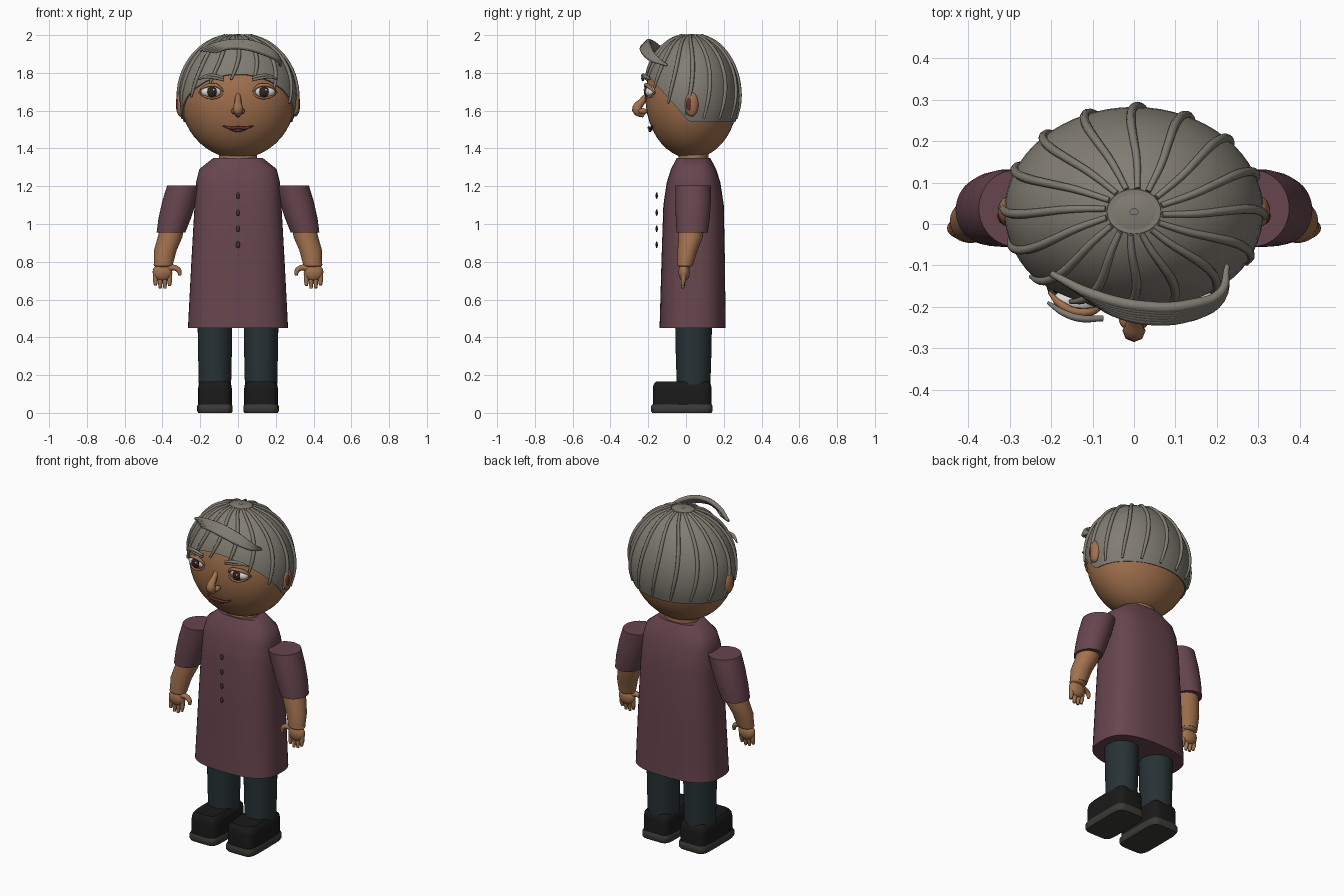
import bpy, bmesh
from math import sin, cos, pi, radians, copysign
from mathutils import Vector


def mat(name, col):
    m = bpy.data.materials.new(name)
    m.diffuse_color = (*col, 1)
    return m


SKIN = mat("skin", (0.36, 0.165, 0.075))
HAIR = mat("hair", (0.22, 0.205, 0.17))
SHIRT = mat("shirt", (0.135, 0.06, 0.075))
PANTS = mat("trousers", (0.02, 0.032, 0.036))
SHOE = mat("shoe", (0.01, 0.01, 0.01))
SOLE = mat("sole", (0.045, 0.042, 0.035))
WHITE = mat("eye_white", (0.75, 0.73, 0.7))
IRIS = mat("iris", (0.03, 0.018, 0.012))
LIP = mat("lip", (0.12, 0.03, 0.025))
BUTTON = mat("button", (0.05, 0.035, 0.02))


def finish(ob, m, angle=40):
    ob.data.materials.clear()
    ob.data.materials.append(m)
    bpy.ops.object.select_all(action='DESELECT')
    ob.select_set(True)
    bpy.context.view_layer.objects.active = ob
    bpy.ops.object.shade_smooth_by_angle(angle=radians(angle))
    return ob


def from_bmesh(name, bm, m, angle=40):
    bmesh.ops.recalc_face_normals(bm, faces=bm.faces)
    me = bpy.data.meshes.new(name)
    bm.to_mesh(me)
    bm.free()
    ob = bpy.data.objects.new(name, me)
    bpy.context.collection.objects.link(ob)
    return finish(ob, m, angle)


def skin_rings(name, rings, m, angle=40, cap_ends=True):
    bm = bmesh.new()
    vs = [[bm.verts.new(p) for p in r] for r in rings]
    n = len(vs[0])
    for a, b in zip(vs, vs[1:]):
        for i in range(n):
            bm.faces.new((a[i], a[(i + 1) % n], b[(i + 1) % n], b[i]))
    if cap_ends:
        bm.faces.new(vs[0])
        bm.faces.new(vs[-1])
    return from_bmesh(name, bm, m, angle)


def loft(name, sections, m, power=2, n=40):
    """Stack superellipse sections (cx, cy, z, rx, ry)."""
    e = 2 / power
    rings = []
    for cx, cy, z, rx, ry in sections:
        ring = []
        for i in range(n):
            c, s = cos(2 * pi * i / n), sin(2 * pi * i / n)
            ring.append((cx + rx * copysign(abs(c) ** e, c),
                         cy + ry * copysign(abs(s) ** e, s), z))
        rings.append(ring)
    return skin_rings(name, rings, m)


def ball(name, loc, size, m, seg=24):
    bm = bmesh.new()
    bmesh.ops.create_uvsphere(bm, u_segments=seg, v_segments=seg // 2 + 2, radius=1)
    for v in bm.verts:
        v.co = Vector(loc) + Vector(size) * v.co
    return from_bmesh(name, bm, m, 60)


def tube(name, pts, radii, m, res=5):
    cu = bpy.data.curves.new(name, 'CURVE')
    cu.dimensions = '3D'
    cu.bevel_depth = 1
    cu.bevel_resolution = 2
    cu.resolution_u = res
    cu.use_fill_caps = True
    sp = cu.splines.new('BEZIER')
    sp.bezier_points.add(len(pts) - 1)
    for i, (bp, p) in enumerate(zip(sp.bezier_points, pts)):
        bp.co = p
        bp.radius = radii[i] if isinstance(radii, (list, tuple)) else radii
        bp.handle_left_type = bp.handle_right_type = 'AUTO'
    ob = bpy.data.objects.new(name, cu)
    bpy.context.collection.objects.link(ob)
    bpy.ops.object.select_all(action='DESELECT')
    ob.select_set(True)
    bpy.context.view_layer.objects.active = ob
    bpy.ops.object.convert(target='MESH')
    return finish(bpy.context.view_layer.objects.active, m, 50)


# head: one ellipsoid shared by skull, hair cap and hair strands
HC, HR = Vector((0, 0.03, 1.672)), Vector((0.305, 0.245, 0.325))


def on_head(az, phi, off=0.0):
    r = HR + Vector((off, off, off))
    return HC + Vector((r.x * sin(phi) * cos(az), r.y * sin(phi) * sin(az), r.z * cos(phi)))


def hairline(az, off):
    phi = 0.3
    while phi < 2.6:
        p = on_head(az, phi, off)
        if p.z < min(1.81, 1.54 + max(0, 0.02 - p.y) * 1.13):
            break
        phi += 0.01
    return phi


ball("head", HC, HR, SKIN, 40)
loft("neck", [(0, 0.04, 1.28, 0.1, 0.08), (0, 0.04, 1.42, 0.1, 0.08)], SKIN)

# hair cap with an open hairline
AZ = [2 * pi * i / 64 for i in range(64)]
ends = [hairline(a, 0.008) for a in AZ]
rings = [[on_head(a, 0.03 + (e - 0.03) * j / 18, 0.008) for a, e in zip(AZ, ends)] for j in range(19)]
rings.append([on_head(a, e, -0.004) for a, e in zip(AZ, ends)])
skin_rings("hair_cap", rings, HAIR, 60, False)
loft("hair_crown", [(0, 0.03, 1.985, 0.07, 0.058), (0, 0.03, 2.0, 0.065, 0.054)], HAIR, n=24)

# raised strands radiating from the crown
for k in range(16):
    a0 = radians(83) + 2 * pi * k / 16
    end = hairline(a0, 0.01) + (0.09 if sin(a0) < -0.3 else -0.06)
    pts = [on_head(a0 + 0.15 * sin(pi * t / 6), 0.22 + (end - 0.22) * t / 6, 0.01) for t in range(7)]
    tube("hair_strand", pts, [0.007, 0.009, 0.010, 0.011, 0.011, 0.010, 0.006], HAIR, 3)

# swept forelock, a band of strands
for k in range(6):
    d = k / 5
    tube("forelock_strand",
         [(-0.2 + 0.08 * d, -0.12 - 0.05 * d, 1.92 - 0.01 * d),
          (-0.1 + 0.05 * d, -0.17 - 0.04 * d, 1.955 - 0.02 * d),
          (0.03, -0.20 - 0.03 * d, 1.965 - 0.03 * d),
          (0.14, -0.195 - 0.025 * d, 1.935 - 0.03 * d),
          (0.21, -0.165 - 0.015 * d, 1.885 - 0.015 * d),
          (0.225, -0.10, 1.84)],
         [0.008, 0.013, 0.014, 0.014, 0.012, 0.006], HAIR)

# nose and mouth
tube("nose", [(0, -0.2, 1.69), (0, -0.232, 1.65), (0, -0.258, 1.605), (0, -0.22, 1.575)],
     [0.012, 0.018, 0.028, 0.014], SKIN)
for s in (-1, 1):
    ball("nostril", (s * 0.02, -0.228, 1.597), (0.017, 0.025, 0.016), SKIN, 14)
tube("upper_lip", [(-0.08, -0.175, 1.52), (-0.04, -0.19, 1.508), (0, -0.196, 1.51),
                   (0.04, -0.19, 1.508), (0.08, -0.175, 1.52)], [0.003, 0.008, 0.008, 0.008, 0.003], LIP)
tube("lower_lip", [(-0.07, -0.175, 1.515), (0, -0.19, 1.495), (0.07, -0.175, 1.515)],
     [0.003, 0.009, 0.003], LIP)

# shirt with closed bottom hem
loft("shirt", [(0, 0.035, 0.45, 0.265, 0.175), (0, 0.038, 0.8, 0.247, 0.168),
               (0, 0.04, 1.1, 0.23, 0.16), (0, 0.04, 1.22, 0.222, 0.142),
               (0, 0.04, 1.29, 0.205, 0.12), (0, 0.04, 1.35, 0.13, 0.088)], SHIRT, 2.7, 48)
for z in (1.15, 1.06, 0.975, 0.89):
    ball("button", (0, -0.155, z), (0.011, 0.006, 0.018), BUTTON, 14)

for s in (-1, 1):
    # ears
    ball("ear", (s * 0.305, 0.03, 1.635), (0.024, 0.036, 0.066), SKIN)
    ball("ear_hollow", (s * 0.318, 0.02, 1.635), (0.012, 0.02, 0.04), LIP, 14)
    # eyes, lids and brows
    ball("eye", (s * 0.14, -0.185, 1.70), (0.056, 0.032, 0.032), WHITE)
    ball("iris", (s * 0.138, -0.207, 1.70), (0.028, 0.016, 0.028), IRIS, 18)
    ball("eye_glint", (s * 0.138 + 0.01, -0.221, 1.71), (0.006, 0.004, 0.006), WHITE, 10)
    for name, h, r in (("upper_lid", 0.036, 0.010), ("lower_lid", -0.034, 0.006)):
        tube(name, [(s * 0.075, -0.198, 1.695), (s * 0.105, -0.212, 1.70 + 0.8 * h),
                    (s * 0.14, -0.212, 1.70 + h), (s * 0.175, -0.196, 1.70 + 0.75 * h),
                    (s * 0.205, -0.165, 1.695)], [0.004, r, r, r, 0.004], SKIN)
    for d in (0, 0.012):
        tube("eyebrow", [(s * 0.075, -0.228, 1.762 + d), (s * 0.13, -0.228, 1.775 + d),
                         (s * 0.17, -0.215, 1.778 + d / 2), (s * 0.208, -0.19, 1.765)],
             [0.007, 0.009, 0.008, 0.004], HAIR)
    # sleeve and arm
    loft("sleeve", [(s * 0.285, 0.038, 1.205, 0.09, 0.093), (s * 0.31, 0.038, 1.12, 0.091, 0.094),
                    (s * 0.335, 0.036, 1.03, 0.086, 0.09), (s * 0.355, 0.033, 0.955, 0.076, 0.083)], SHIRT)
    loft("forearm", [(s * 0.345, 0.03, 1.0, 0.064, 0.068), (s * 0.36, 0.024, 0.93, 0.065, 0.064),
                     (s * 0.385, 0.008, 0.86, 0.06, 0.053), (s * 0.395, -0.004, 0.785, 0.05, 0.042)],
         SKIN, n=28)
    # hand
    ball("wrist", (s * 0.397, -0.005, 0.785), (0.05, 0.04, 0.018), SKIN)
    ball("palm", (s * 0.4, -0.01, 0.745), (0.052, 0.03, 0.048), SKIN)
    for k in range(4):
        x = s * (0.362 + 0.025 * k)
        tip = (0.672, 0.658, 0.66, 0.675)[k]
        tube("finger", [(x, -0.012, 0.735), (x, -0.014, 0.70), (x, -0.018, tip)], [0.014, 0.013, 0.008], SKIN)
    tube("thumb", [(s * 0.37, -0.012, 0.765), (s * 0.335, -0.016, 0.768),
                   (s * 0.312, -0.018, 0.752), (s * 0.308, -0.02, 0.728)],
         [0.018, 0.015, 0.013, 0.008], SKIN)
    # leg and shoe
    loft("leg", [(s * 0.122, 0.04, 0.12, 0.085, 0.088), (s * 0.122, 0.04, 0.3, 0.089, 0.094),
                 (s * 0.122, 0.04, 0.6, 0.094, 0.1)], PANTS)
    loft("shoe", [(s * 0.122, -0.02, 0.04, 0.09, 0.156), (s * 0.122, -0.02, 0.125, 0.09, 0.156),
                  (s * 0.122, -0.02, 0.15, 0.086, 0.152), (s * 0.122, -0.02, 0.167, 0.072, 0.138)], SHOE, 5)
    loft("sole", [(s * 0.122, -0.022, 0, 0.088, 0.157), (s * 0.122, -0.022, 0.01, 0.094, 0.163),
                  (s * 0.122, -0.022, 0.035, 0.094, 0.163), (s * 0.122, -0.022, 0.045, 0.089, 0.158)], SOLE, 6)
